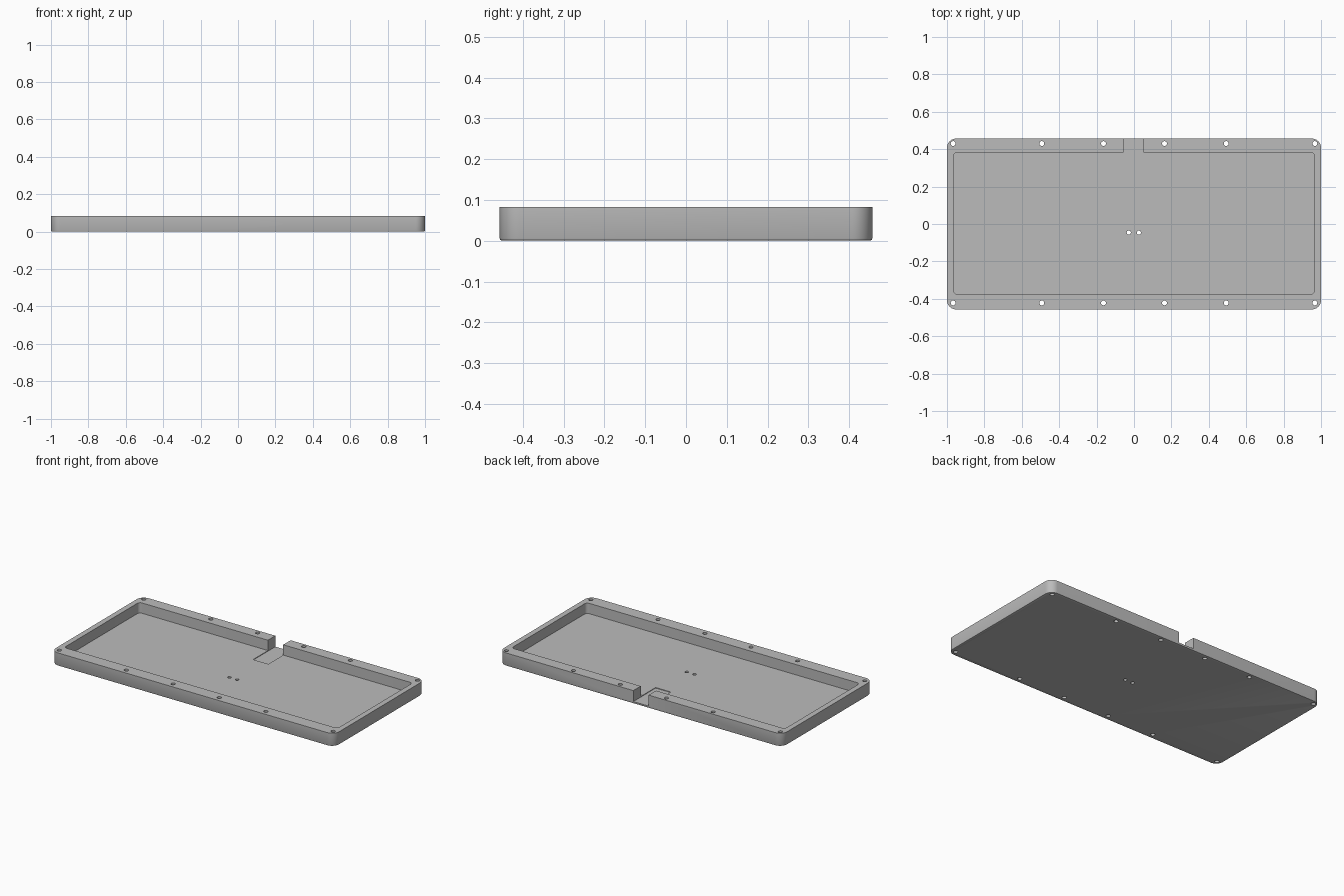
import bpy
import bmesh
from math import cos, sin, pi

cube = bpy.data.objects.get("Cube")
if cube:
    bpy.data.objects.remove(cube, do_unlink=True)

HX, HY, H = 1.0, 0.457, 0.083
FLOOR, CHANNEL = 0.017, 0.013
CHAMFER = 0.006

grey = bpy.data.materials.new("plain grey")
grey.use_nodes = True
grey.diffuse_color = (0.5, 0.5, 0.5, 1)
grey.node_tree.nodes["Principled BSDF"].inputs["Base Color"].default_value = (0.5, 0.5, 0.5, 1)


def rounded_rect(x0, x1, y0, y1, r, steps=10):
    """Counter-clockwise outline with rounded corners."""
    corners = [(x1 - r, y1 - r), (x0 + r, y1 - r), (x0 + r, y0 + r), (x1 - r, y0 + r)]
    return [(cx + r * cos((q + s / steps) * pi / 2), cy + r * sin((q + s / steps) * pi / 2))
            for q, (cx, cy) in enumerate(corners) for s in range(steps + 1)]


def loft(name, layers):
    """Solid through stacked outlines, given as (outline, z)."""
    bm = bmesh.new()
    rings = [[bm.verts.new((x, y, z)) for x, y in outline] for outline, z in layers]
    bm.faces.new(rings[0][::-1])
    bm.faces.new(rings[-1])
    n = len(rings[0])
    for a, b in zip(rings, rings[1:]):
        for i in range(n):
            j = (i + 1) % n
            bm.faces.new((a[i], a[j], b[j], b[i]))
    mesh = bpy.data.meshes.new(name)
    bm.to_mesh(mesh)
    bm.free()
    obj = bpy.data.objects.new(name, mesh)
    bpy.context.collection.objects.link(obj)
    return obj


def prism(name, outline, z0, z1):
    return loft(name, [(outline, z0), (outline, z1)])


def circle(cx, cy, r, n=20):
    return [(cx + r * cos(2 * pi * i / n), cy + r * sin(2 * pi * i / n)) for i in range(n)]


# Outer body with a small bottom chamfer
c = CHAMFER
tray = loft("tray", [
    (rounded_rect(-HX + c, HX - c, -HY + c, HY - c, 0.05 - c), 0),
    (rounded_rect(-HX + c * 0.3, HX - c * 0.3, -HY + c * 0.3, HY - c * 0.3, 0.05 - c * 0.3), c * 0.3),
    (rounded_rect(-HX, HX, -HY, HY, 0.05), c),
    (rounded_rect(-HX, HX, -HY, HY, 0.05), H)])
tray.data.materials.append(grey)

# Main cavity, and the cable channel through the back wall
cutters = [
    prism("cavity_cutter", rounded_rect(-0.965, 0.965, -0.375, 0.382, 0.02, 6), FLOOR, 0.2),
    prism("channel_cutter", [(-0.056, 0.232), (0.052, 0.232), (0.052, 0.6), (-0.056, 0.6)],
          CHANNEL, 0.2)]

# Screw holes along both long rims, and two in the floor
for y in (-0.422, 0.43):
    for x in (-0.967, -0.493, -0.163, 0.163, 0.493, 0.967):
        cutters.append(prism("hole_cutter", circle(x, y, 0.013), -0.1, 0.2))
for x in (-0.028, 0.026):
    cutters.append(prism("hole_cutter", circle(x, -0.046, 0.011), -0.1, 0.2))

for cutter in cutters:
    cutter.hide_render = True
    mod = tray.modifiers.new(cutter.name, 'BOOLEAN')
    mod.operation = 'DIFFERENCE'
    mod.solver = 'EXACT'
    mod.object = cutter

# Apply the cuts and drop the cutters
bpy.context.view_layer.update()
result = bpy.data.meshes.new_from_object(tray.evaluated_get(bpy.context.evaluated_depsgraph_get()))
tray.modifiers.clear()
tray.data = result
for cutter in cutters:
    bpy.data.objects.remove(cutter, do_unlink=True)

bpy.ops.object.select_all(action='DESELECT')
tray.select_set(True)
bpy.context.view_layer.objects.active = tray
bpy.ops.object.shade_smooth_by_angle(angle=pi / 6)
